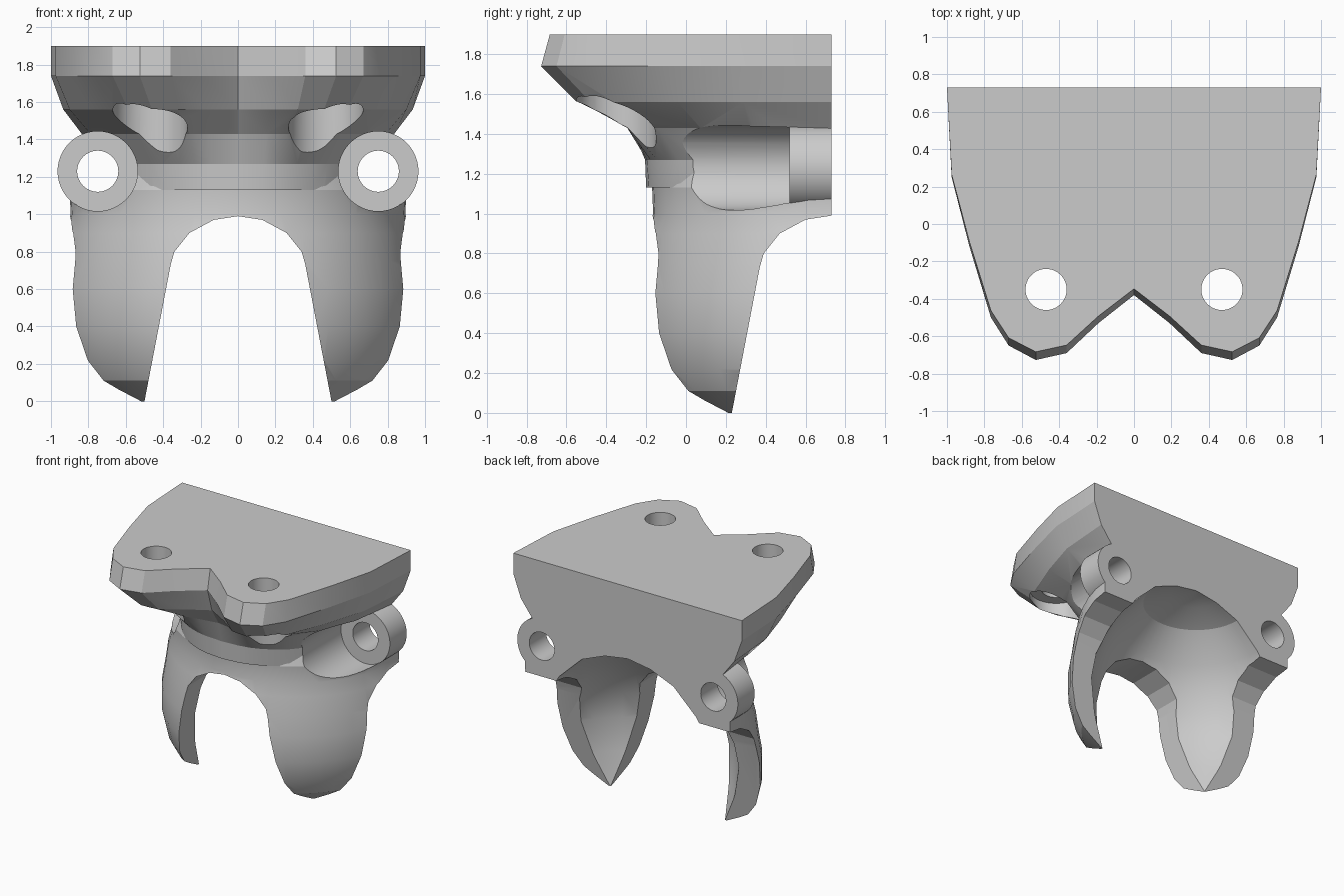
import bpy, bmesh, math
from mathutils import Matrix, Vector

if "Cube" in bpy.data.objects:
    bpy.data.objects.remove(bpy.data.objects["Cube"])

BACK = 0.73  # flat rear plane, also the axis of the domed part

grey = bpy.data.materials.new("plain grey")
grey.use_nodes = True
grey.diffuse_color = (0.6, 0.6, 0.6, 1)
grey.node_tree.nodes["Principled BSDF"].inputs["Base Color"].default_value = (0.6, 0.6, 0.6, 1)


def finish(name, bm):
    bmesh.ops.remove_doubles(bm, verts=bm.verts, dist=1e-5)
    bmesh.ops.recalc_face_normals(bm, faces=bm.faces)
    mesh = bpy.data.meshes.new(name)
    bm.to_mesh(mesh)
    bm.free()
    ob = bpy.data.objects.new(name, mesh)
    bpy.context.collection.objects.link(ob)
    mesh.materials.append(grey)
    return ob


def loft(name, rings, caps=True, closed=False):
    """Skin a list of equal-length point rings."""
    bm = bmesh.new()
    rows = [[bm.verts.new(p) for p in ring] for ring in rings]
    pairs = list(zip(rows, rows[1:])) + ([(rows[-1], rows[0])] if closed else [])
    for a, b in pairs:
        n = len(a)
        for i in range(n):
            j = (i + 1) % n
            bm.faces.new((a[i], a[j], b[j], b[i]))
    if caps and not closed:
        bm.faces.new(rows[0])
        bm.faces.new(rows[-1])
    return finish(name, bm)


def revolve(name, profile, centre, sides=48, along_y=False, closed=False):
    """Turn (radius, height) points around z, or around y."""
    turn = Matrix.Rotation(-math.pi / 2, 4, 'X') if along_y else Matrix()
    place = Matrix.Translation(centre) @ turn
    angles = [2 * math.pi * i / sides for i in range(sides)]
    rings = [[place @ Vector((r * math.cos(a), r * math.sin(a), h)) for a in angles]
             for r, h in profile]
    return loft(name, rings, closed=closed)


def combine(target, other, operation):
    mod = target.modifiers.new(operation, 'BOOLEAN')
    mod.operation, mod.solver, mod.object = operation, 'EXACT', other
    bpy.context.view_layer.objects.active = target
    bpy.ops.object.modifier_apply(modifier=mod.name)
    bpy.data.objects.remove(other)


def smooth(ob, degrees):
    bpy.ops.object.select_all(action='DESELECT')
    ob.select_set(True)
    bpy.context.view_layer.objects.active = ob
    bpy.ops.object.shade_smooth_by_angle(angle=math.radians(degrees))


# Two-lobed top plate tapering down to a narrow neck
half = [(0, -.38), (.19, -.53), (.36, -.69), (.525, -.727), (.67, -.65),
        (.765, -.5), (.88, -.12), (.975, .25), (1, BACK), (1, .95)]
outline = half + [(-x, y) for x, y in reversed(half[1:])]


def plate_ring(z, t, depth=1.0):
    ring = []
    for x, y in outline:
        d = Vector((x, (y - BACK) * depth, 0))
        u = d.normalized()
        neck = 0.78 + 0.15 * u.y ** 2
        ring.append(u * (d.length * (1 - t) + neck * t) + Vector((0, BACK, z)))
    return ring


body = loft("bracket_body", [plate_ring(1.9, 0, .97), plate_ring(1.74, 0),
                             plate_ring(1.56, .3), plate_ring(1.43, .75),
                             plate_ring(1.27, .97), plate_ring(1.13, 1)])

# Round skirt that becomes the legs
axis = (0, BACK, 0)
skirt = revolve("skirt", [(.72, 0), (.865, .11), (.925, .22), (.965, .4), (.965, .6),
                          (.94, .75), (.92, .9), (.895, 1.0), (.9, 1.13),
                          (.86, 1.25), (.02, 1.38)], axis)
combine(body, skirt, 'UNION')

# Hollow dome inside the legs
dome = revolve("dome_cutter", [(.69, -.05), (.71, 0), (.77, .25), (.8, .5), (.77, .7),
                               (.69, .88), (.6, 1.03), (.4, 1.22), (.2, 1.3),
                               (.01, 1.33)], axis)
combine(body, dome, 'DIFFERENCE')

# Crossing arches that divide the skirt into legs
side = [(.52, -.1), (.5, 0), (.36, .73), (.34, .8), (.26, .9), (.13, .97)]
arch = side + [(0, .99)] + [(-x, z) for x, z in reversed(side)]
combine(body, loft("front_arch_cutter", [[(x, y, z) for x, z in arch] for y in (-1, 2)]), 'DIFFERENCE')
combine(body, loft("side_arch_cutter", [[(x, BACK + y, z) for y, z in arch] for x in (-2, 2)]), 'DIFFERENCE')

for s in (-1, 1):
    # Long round channel in front of each clip
    combine(body, revolve("channel_cutter", [(.213, -1), (.213, 1)], (s * .75, 0, 1.23),
                          along_y=True), 'DIFFERENCE')
    # Screw hole with a wide recess below
    combine(body, revolve("screw_cutter", [(.2, 1.1), (.2, 1.64), (.11, 1.64), (.11, 2)],
                          (s * .47, -.35, 0)), 'DIFFERENCE')

# Flat rear face
combine(body, loft("rear_cutter", [[(x, y, z) for x, y in ((-2, BACK), (2, BACK), (2, 3), (-2, 3))]
                                   for z in (-1, 3)]), 'DIFFERENCE')
smooth(body, 18)

# Tubular clips at the rear corners
for s, label in ((-1, "right"), (1, "left")):
    clip = revolve(label + "_clip", [(.215, -.21), (.215, 0), (.11, 0), (.11, -.21)],
                   (s * .75, BACK, 1.23), along_y=True, closed=True)
    smooth(clip, 30)
